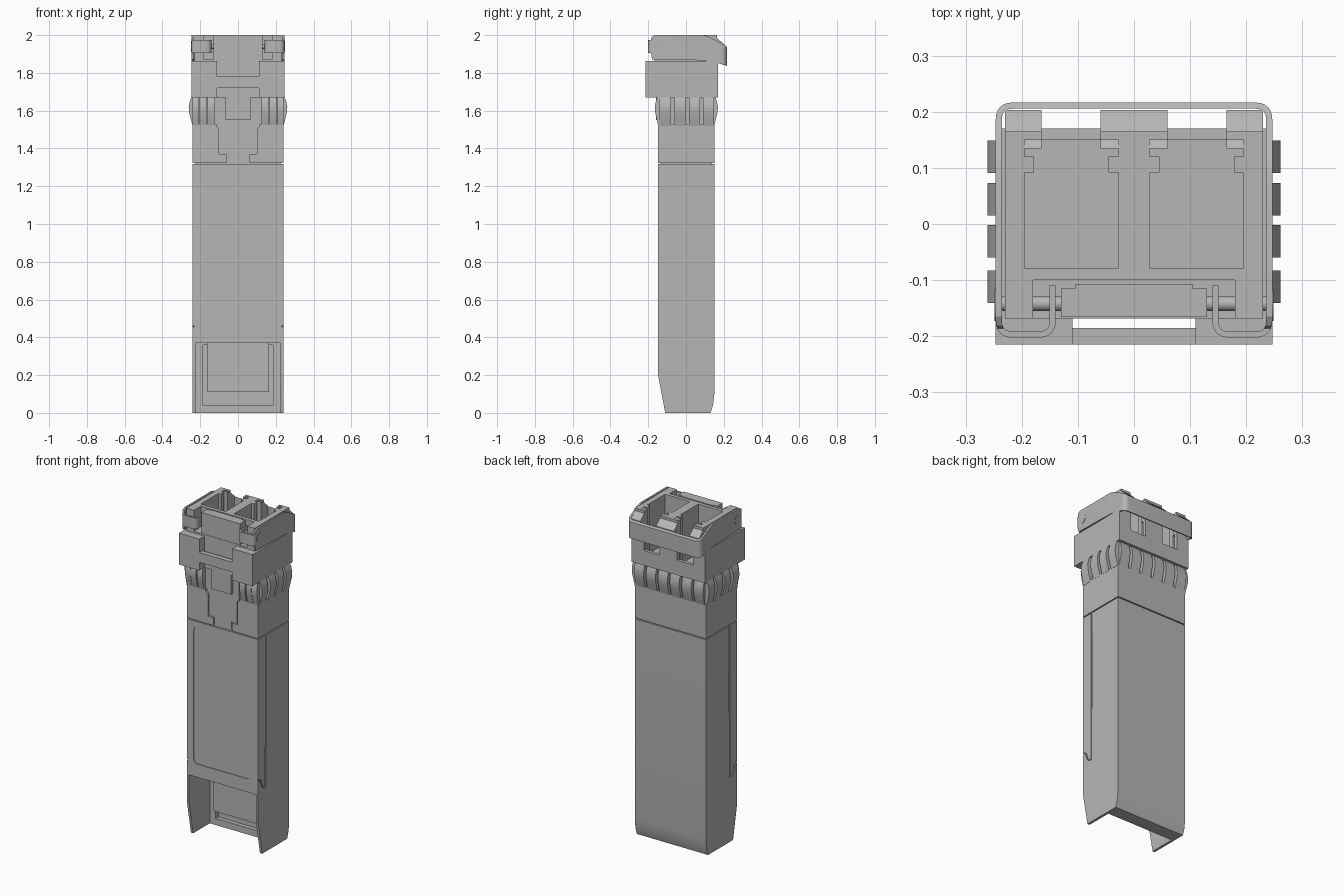
import bpy, bmesh, math
from mathutils import Vector

old = bpy.data.objects.get("Cube")
if old:
    bpy.data.objects.remove(old, do_unlink=True)

metal = bpy.data.materials.new("plain grey metal")
metal.use_nodes = True
grey = (0.47, 0.47, 0.47, 1)
metal.diffuse_color = grey
metal.node_tree.nodes["Principled BSDF"].inputs["Base Color"].default_value = grey

parts = []


def prism(name, pts, axis, a, b):
    """Extrude a 2D outline along an axis from a to b."""
    place = {"x": lambda u, v, w: (w, u, v),
             "y": lambda u, v, w: (u, w, v),
             "z": lambda u, v, w: (u, v, w)}[axis]
    bm = bmesh.new()
    low = [bm.verts.new(place(u, v, a)) for u, v in pts]
    high = [bm.verts.new(place(u, v, b)) for u, v in pts]
    bm.faces.new(low)
    bm.faces.new(high)
    for i in range(len(pts)):
        j = (i + 1) % len(pts)
        bm.faces.new((low[i], low[j], high[j], high[i]))
    bmesh.ops.recalc_face_normals(bm, faces=bm.faces)
    me = bpy.data.meshes.new(name)
    bm.to_mesh(me)
    bm.free()
    me.materials.append(metal)
    ob = bpy.data.objects.new(name, me)
    bpy.context.collection.objects.link(ob)
    parts.append(ob)
    return ob


def box(name, x0, x1, y0, y1, z0, z1):
    return prism(name, [(x0, y0), (x1, y0), (x1, y1), (x0, y1)], "z", z0, z1)


def disc(name, y, z, r, x0, x1, n=32):
    ring = [(y + r * math.cos(math.tau * i / n), z + r * math.sin(math.tau * i / n)) for i in range(n)]
    return prism(name, ring, "x", x0, x1)


def boolean(cutter, *targets, mode="DIFFERENCE"):
    for ob in targets:
        mod = ob.modifiers.new("cut", "BOOLEAN")
        mod.operation, mod.object, mod.solver = mode, cutter, "EXACT"
        bpy.context.view_layer.update()
        graph = bpy.context.evaluated_depsgraph_get()
        mesh = bpy.data.meshes.new_from_object(ob.evaluated_get(graph))
        ob.modifiers.clear()
        ob.data = mesh
    parts.remove(cutter)
    bpy.data.objects.remove(cutter, do_unlink=True)


def fillet(pts, r, closed=False, n=6):
    """Round the corners of a path."""
    pts = [Vector(p) for p in pts]
    out = []
    for i, p in enumerate(pts):
        if not closed and i in (0, len(pts) - 1):
            out.append(p)
            continue
        a = p + (pts[i - 1] - p).normalized() * r
        b = p + (pts[(i + 1) % len(pts)] - p).normalized() * r
        for k in range(n + 1):
            t = k / n
            out.append(a * (1 - t) ** 2 + p * 2 * t * (1 - t) + b * t * t)
    return out


def strip(path, width):
    """Turn an open path into a band outline."""
    path = [Vector(p) for p in path]
    left, right = [], []
    for i, p in enumerate(path):
        d0 = (p - path[max(i - 1, 0)]).normalized()
        d1 = (path[min(i + 1, len(path) - 1)] - p).normalized()
        d = (d0 + d1).normalized()
        n = Vector((-d.y, d.x)) * width / 2
        left.append(p + n)
        right.append(p - n)
    return left + right[::-1]


# Main shell with tapered plug end
shell = prism("body_shell", [(-.11, 0), (.13, 0), (.143, .04), (.15, .1), (.15, 1.317),
                             (-.148, 1.317), (-.148, .2)], "x", -.24, .24)
boolean(box("recess", -.225, .225, -.3, .05, -.1, .37), shell)
boolean(box("pocket", -.185, .185, 0, .075, .04, .36), shell)
boolean(prism("label", fillet([(-.195, .45), (.195, .45), (.195, 1.285), (-.195, 1.285)], .03, True),
              "y", -.2, -.144), shell)
hook = fillet([(-.16, .46), (-.125, .455), (-.105, .40), (-.078, .39), (-.075, 1.31)], .012)
for s in (1, -1):
    boolean(prism("groove", strip(hook, .007), "x", s * .234, s * .26), shell)
box("circuit_board", -.165, .165, 0, .025, .11, .39)

# Core and sleeve with a T-shaped latch opening
box("inner_core", -.228, .228, -.136, .138, 1.3, 1.69)
sleeve = box("spring_sleeve", -.24, .24, -.148, .15, 1.323, 1.53)
half = [(.062, 1.3), (.062, 1.37), (.1, 1.37), (.1, 1.5), (.115, 1.52), (.115, 1.6)]
boolean(prism("opening", half + [(-x, z) for x, z in half[::-1]], "y", -.2, -.134), sleeve)
half = [(.054, 1.325), (.054, 1.378), (.092, 1.378), (.092, 1.504), (.107, 1.524), (.107, 1.72)]
prism("latch_tongue", half + [(-x, z) for x, z in half[::-1]], "y", -.142, -.12)
box("latch_block", -.065, .065, -.16, -.13, 1.55, 1.72)

# Bulging spring fingers on all four sides
bulge = [(-.012, 1.52), (0, 1.52), (.008, 1.55), (.018, 1.59), (.02, 1.62), (.014, 1.65), (.004, 1.675), (-.012, 1.675)]
for s in (1, -1):
    for y in (-.112, -.031, .044, .12):
        prism("side_finger", [(s * (.241 + u), z) for u, z in bulge], "y", y - .029, y + .029)
    for x in (.04, .12, .2):
        prism("back_finger", [(.149 + u, z) for u, z in bulge], "x", s * x - .032, s * x + .032)
    for x in (.143, .186, .224):
        prism("front_finger", [(-.147 - u * .9, z) for u, z in bulge], "x", s * x - .018, s * x + .018)

# Head collar and port housing
head = box("head_collar", -.247, .247, -.215, .17, 1.67, 1.862)
for y0, y1, z0, z1 in ((-.3, -.165, 1.6, 1.72), (-.3, -.165, 1.78, 1.9), (-.185, -.165, 1.6, 1.9)):
    boolean(box("notch", -.11, .11, y0, y1, z0, z1), head)
housing = box("port_housing", -.23, .23, -.168, .165, 1.855, 2)
boolean(box("hinge_recess", -.18, .18, -.3, -.1, 1.872, 2.1), housing)

port = [(.028, -.078), (.195, -.078), (.195, .092), (.178, .092), (.178, .12), (.195, .12),
        (.195, .15), (.028, .15), (.028, .12), (.045, .12), (.045, .092), (.028, .092)]
for s in (1, -1):
    boolean(prism("port", [(s * x, y) for x, y in port], "z", 1.7, 2.1), head, housing)
    boolean(box("window", *sorted((s * .06, s * .165)), .13, .3, 1.76, 2.1), head, housing)

# Sloped guards at the back of the ports
guard = [(.135, 2), (.165, 1.985), (.203, 1.95), (.203, 1.89), (.135, 1.86)]
for x0, x1 in ((-.23, -.165), (-.06, .06), (.165, .23)):
    prism("rear_guard", guard, "x", x0, x1)

# Hinge plate and pin
box("hinge_plate", -.13, .13, -.166, -.115, 1.78, 2)
box("hinge_plate_rib", -.105, .105, -.116, -.108, 1.86, 2)
disc("hinge_pin", -.142, 1.94, .013, -.235, .235, 20)

# Bail strap: band wrapped in plan, trimmed to its side profile
half = [(.145, -.11), (.145, -.197), (.241, -.197), (.241, .211)]
wrap = fillet(half + [(-x, y) for x, y in half[::-1]], .025)
bail = prism("bail_strap", strip(wrap, .011), "z", 1.82, 2.02)
side = [(-.21, 1.905), (-.185, 1.905), (-.18, 1.872), (.1, 1.866), (.15, 1.857), (.22, 1.836),
        (.22, 1.935), (.2, 1.95), (.12, 1.992), (.09, 2), (-.165, 2), (-.182, 1.99), (-.186, 1.973), (-.21, 1.973)]
boolean(prism("trim", side, "x", -.3, .3), bail, mode="INTERSECT")
for z0, z1 in ((1.8, 1.905), (1.973, 2.1)):
    boolean(box("trim", -.2, .2, -.25, -.05, z0, z1), bail)
for s in (1, -1):
    disc("pivot_cap", -.145, 1.94, .028, s * .236, s * .249)

# Smooth the rounded surfaces, keep hard edges
bpy.ops.object.select_all(action="DESELECT")
for ob in parts:
    ob.select_set(True)
bpy.context.view_layer.objects.active = shell
bpy.ops.object.shade_smooth_by_angle(angle=math.radians(30))
